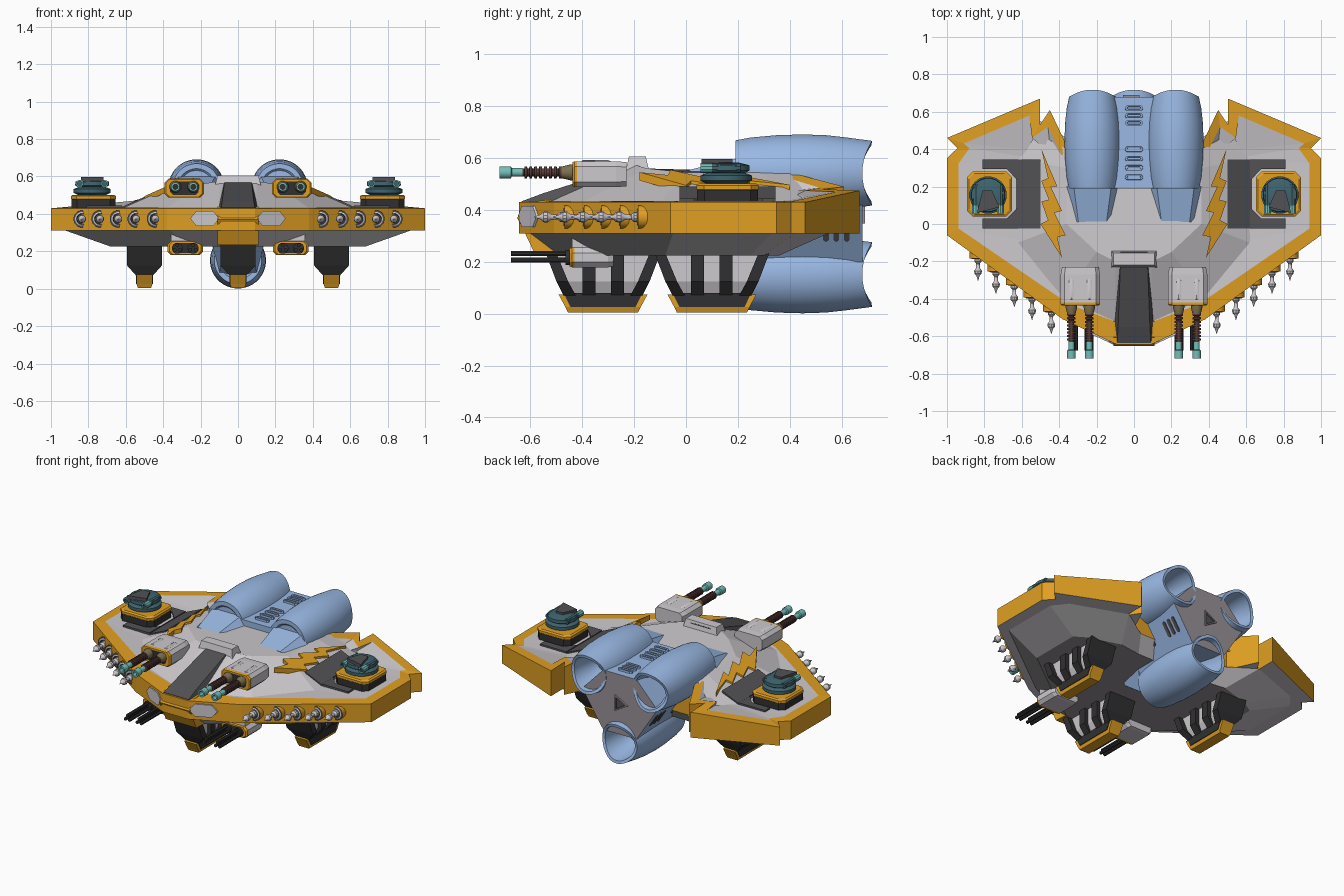
import bpy, bmesh, math

if "Cube" in bpy.data.objects:
    bpy.data.objects.remove(bpy.data.objects["Cube"])

def colour(name, r, g, b):
    m = bpy.data.materials.new(name)
    m.diffuse_color = (r, g, b, 1)
    m.use_nodes = True
    m.node_tree.nodes["Principled BSDF"].inputs["Base Color"].default_value = m.diffuse_color
    return m

LIGHT = colour("light grey", .61, .585, .61)
YELLOW = colour("amber", .75, .35, .016)
BLUE = colour("engine blue", .32, .48, .77)
TEAL = colour("muzzle teal", .17, .52, .49)
DTEAL = colour("turret teal", .05, .13, .16)
BLACK = colour("near black", .03, .03, .032)
GREY = colour("dark grey", .085, .085, .092)
BROWN = colour("barrel brown", .10, .045, .04)
OLIVE = colour("olive", .20, .165, .08)
MID = colour("mid grey", .32, .285, .31)

def loft(name, rings, mat, over=None, smooth=False):
    """Skin equal-length rings; 'over' recolours a segment number, 'a' (first cap) or 'b' (last cap)."""
    over = over or {}
    mats = [mat] + [m for m in dict.fromkeys(over.values()) if m is not mat]
    bm = bmesh.new()
    vs = [[bm.verts.new(p) for p in r] for r in rings]
    n = len(rings[0])
    def face(v, key):
        bm.faces.new(v).material_index = mats.index(over.get(key, mat))
    for k in range(len(vs) - 1):
        for i in range(n):
            j = (i + 1) % n
            face((vs[k][i], vs[k][j], vs[k + 1][j], vs[k + 1][i]), k)
    face(vs[0][::-1], 'a')
    face(vs[-1], 'b')
    bmesh.ops.recalc_face_normals(bm, faces=bm.faces)
    me = bpy.data.meshes.new(name)
    bm.to_mesh(me)
    bm.free()
    for m in mats:
        me.materials.append(m)
    if smooth:
        me.polygons.foreach_set("use_smooth", [True] * len(me.polygons))
        me.set_sharp_from_angle(angle=math.radians(35))
    ob = bpy.data.objects.new(name, me)
    bpy.context.collection.objects.link(ob)
    return ob

def lathe(name, prof, c, mat, n=16, axis='y', over=None):
    """Turn (radius, offset[, side warp]) points about an axis through c."""
    rings = []
    for r, t, *w in prof:
        ring = []
        for i in range(n):
            a = 2 * math.pi * (i + .5) / n
            u, v = r * math.cos(a), r * math.sin(a)
            t2 = t + (w[0] * math.cos(a) ** 2 if w else 0)
            ring.append((c[0] + u, c[1] + t2, c[2] + v) if axis == 'y' else (c[0] + u, c[1] + v, c[2] + t2))
        rings.append(ring)
    return loft(name, rings, mat, over, True)

def rect(x0, x1, y0, y1, z):
    return [(x0, y0, z), (x1, y0, z), (x1, y1, z), (x0, y1, z)]

def box(name, x0, x1, y0, y1, z0, z1, mat, taper=0):
    return loft(name, [rect(x0, x1, y0, y1, z0), rect(x0 + taper, x1 - taper, y0 + taper, y1 - taper, z1)], mat)

def octo(cu, cv, a, b, k):
    return [(cu + u, cv + v) for u, v in ((-a, -b + k), (-a + k, -b), (a - k, -b), (a, -b + k),
                                          (a, b - k), (a - k, b), (-a + k, b), (-a, b - k))]

def full(half, z=None):
    pts = [(p[0], p[1], p[2] if z is None else z) for p in half]
    return pts + [(-x, y, w) for x, y, w in reversed(pts)]

# Main hull: amber rim, grey deck, sunken centre hidden by the roof
rim = [(.09, -.645, .43), (.38, -.51, .43), (1, -.06, .43), (1, .35, .43), (.945, .405, .43), (1, .46, .43),
       (.503, .67, .475), (.503, .53, .48), (.45, .61, .49), (.36, .42, .54)]
deck = [(.08, -.53, .434), (.345, -.43, .434), (.937, -.025, .434), (.937, .325, .434), (.88, .405, .434),
        (.91, .43, .438), (.56, .58, .47), (.545, .46, .475), (.46, .52, .485), (.385, .37, .53)]
core = [(.06, -.47, .43), (.33, -.37, .43), (.59, -.09, .43), (.59, .335, .432), (.59, .36, .434), (.57, .4, .438),
        (.535, .46, .45), (.51, .43, .46), (.45, .42, .475), (.38, .35, .52)]
loft("hull", [full(rim, .31), full(rim), full(deck), full(core), full(core, .37)], YELLOW,
     {'b': LIGHT, 2: LIGHT, 3: LIGHT, 'a': LIGHT})
hump = [(.10, -.53, .43), (.38, -.4, .43), (.62, -.1, .43), (.62, .35, .43), (.53, .49, .43), (.3, .42, .43)]
roof = [(.10, -.2, .575), (.2, -.15, .56), (.36, 0, .545), (.36, .3, .545), (.36, .4, .545), (.3, .4, .545)]
loft("hull_roof", [full(hump), full(roof)], LIGHT)
belly = [(.11, -.6), (.36, -.47), (.92, -.05), (.92, .33), (.85, .42), (.5, .55), (.3, .42)]
keel = [(.09, -.5), (.28, -.38), (.68, -.08), (.68, .25), (.6, .3), (.4, .36), (.25, .34)]
loft("hull_belly", [full([(x, y, .31) for x, y in belly]), full([(x, y, .225) for x, y in keel])], LIGHT, {'b': MID})

# Nose block, panels and canopy
nose = [(-.652, .37), (-.605, .432), (-.52, .44), (-.5, .23), (-.585, .235), (-.635, .34)]
loft("nose", [[(s * w, y, z) for y, z in nose] for s, w in ((-1, .11), (-1, .095), (1, .095), (1, .11))], YELLOW)
loft("canopy", [[(-a, y, z0), (a, y, z0), (b, y, z), (-b, y, z)] for y, a, b, z0, z in
                ((-.15, .12, .07, .5, .592), (-.55, .11, .085, .41, .465), (-.635, .1, .09, .4, .433))], GREY)
box("canopy_cap", -.13, .13, -.24, -.135, .52, .606, LIGHT, .02)
box("nose_plate", -.07, .07, -.632, -.6, .4, .436, LIGHT, .01)

def slope(x, lift):
    return .43 + (.62 - x) / .26 * .115 + lift

bolt = [(.495, .40), (.41, .20), (.445, .20), (.385, .07), (.425, .06), (.365, -.06), (.41, -.07), (.385, -.18),
        (.50, 0), (.46, .02), (.495, .12), (.455, .13), (.495, .23), (.46, .245)]
pad = [(.62, -.025), (.81, -.025), (.81, .03), (.68, .03), (.6201, .09), (.6201, .23), (.68, .295), (.81, .295),
       (.81, .345), (.62, .345)]
hexa = [(-.085, 0), (-.05, -.04), (.05, -.04), (.085, 0), (.05, .04), (-.05, .04)]

for s, side in ((1, "right"), (-1, "left")):
    # Deck markings
    loft(side + "_bolt", [[(s * x, y, slope(x, d)) for x, y in bolt] for d in (-.02, .012)], YELLOW)
    loft(side + "_turret_pad", [[(s * x, y, z) for x, y in pad] for z in (.425, .444)], GREY)
    wedge = [(.5, -.025), (.63, -.025), (.63, .345), (.5, .345)]
    loft(side + "_slope_pad", [[(s * x, y, max(.425, slope(x, d))) for x, y in wedge] for d in (-.03, .008)], GREY)
    loft(side + "_nose_panel", [[(s * (.178 + u * .907), -.604 + u * .422 - d, .375 + v) for u, v in hexa]
                                for d in (-.01, .009)], LIGHT)
    # Wing turret: dark plinth with amber top
    base = [[(s * x, y, z) for x, y in octo(.773, .16, w, w, .03)]
            for z, w in ((.43, .118), (.478, .118), (.48, .12), (.495, .12), (.502, .11))]
    loft(side + "_turret_base", base, BLACK, {1: YELLOW, 2: YELLOW, 3: YELLOW, 'b': YELLOW})
    lathe(side + "_turret", [(.07, 0), (.1, .015), (.1, .035), (.075, .045), (.092, .055), (.09, .075), (.05, .085)],
          (s * .78, .155, .498), DTEAL, 20, 'z')
    hood = [(-.02, .18), (-.06, .09), (.06, .06), (.03, .18)]
    loft(side + "_turret_hood", [[(s * (.78 + x), y, z) for x, y in hood] for z in (.57, .596)], GREY)
    for d in (-.066, .066):
        lathe(side + "_turret_gun", [(.018, .06), (.02, -.05), (.02, -.095), (.012, -.095), (.012, -.08)],
              (s * .78 + d, .15, .562), DTEAL, 10, over={1: TEAL, 2: TEAL})
    # Upper twin cannon
    sec = lambda y, k, cx, cz, a, b, c=.02: [(x, y, z) for x, z in octo(cx, cz, a * k, b * k, c * k)]
    g = s * .287
    loft(side + "_cannon_housing", [sec(y, k, g, .538, .105, .05) for y, k in
         ((-.437, .72), (-.437, .93), (-.43, 1), (-.42, 1), (-.27, 1), (-.23, .93))], LIGHT,
         {'a': BLACK, 0: YELLOW, 1: YELLOW, 2: YELLOW})
    for d in (-.048, .048):
        lathe(side + "_cannon_collar", [(.03, -.42), (.032, -.445), (.022, -.485), (.015, -.49)], (g + d, 0, .545), OLIVE, 12)
        ribs = [(r, -.48 - .019 * i - e) for i in range(8) for r, e in ((.024, 0), (.024, .01), (.016, .011), (.016, .018))]
        lathe(side + "_cannon_barrel", ribs, (g + d, 0, .545), BROWN, 12)
        lathe(side + "_cannon_muzzle", [(.017, -.63), (.017, -.672), (.024, -.676), (.024, -.72), (.014, -.72), (.014, -.69)],
              (g + d, 0, .545), TEAL, 12, over={'b': BLACK})
        lathe(side + "_cannon_ridge", [(.01, -.41), (.02, -.4), (.02, -.3), (.01, -.28)], (g + d, 0, .572), LIGHT, 10)
    # Lower twin gun
    g = s * .282
    box(side + "_lower_gun_mount", g - .075, g + .075, -.44, -.28, .23, .33, LIGHT)
    loft(side + "_lower_gun_housing", [sec(y, k, g, .217, .095, .038) for y, k in
         ((-.45, .72), (-.45, .9), (-.44, 1), (-.43, 1), (-.3, 1), (-.28, .9))], LIGHT,
         {'a': BLACK, 0: YELLOW, 1: YELLOW, 2: YELLOW})
    for d in (-.042, .042):
        lathe(side + "_lower_gun_collar", [(.03, -.44), (.03, -.465), (.02, -.465)], (g + d, 0, .216), BLACK, 12)
        for k in range(3):
            a = math.radians(90 + 120 * k)
            lathe(side + "_lower_gun_barrel", [(.0105, -.44), (.0105, -.675)],
                  (g + d + .017 * math.cos(a), 0, .216 + .017 * math.sin(a)), BLACK, 8)
    # Row of spikes along the leading edge
    for x in (.834, .738, .64, .545, .442):
        c = (s * x, -.51 + (x - .38) * .726, .373)
        lathe(side + "_spike_socket", [(.046, .04), (.046, -.004), (.037, -.004), (.03, -.008), (.026, 0)], c, GREY, 16,
              over={0: YELLOW, 2: LIGHT})
        lathe(side + "_spike", [(.02, .0), (.02, -.02), (.01, -.03), (.011, -.055), (.022, -.07), (.02, -.085),
                                (.01, -.095), (.001, -.122)], c, LIGHT, 10)

# Landing legs
for name, cx, cy in (("front_leg", 0, -.32), ("right_leg", .5, .1), ("left_leg", -.5, .1)):
    for s in (-1, 1):
        loft(name + "_end_strut", [rect(cx - w, cx + w, cy + s * a, cy + s * b, z) for z, w, a, b in
             ((.27, .094, .195, .235), (.125, .094, .135, .18), (.07, .045, .105, .152))], BLACK)
        loft(name + "_post", [rect(cx - w, cx + w, cy + s * .055 - .025, cy + s * .055 + .025, z)
                              for z, w in ((.26, .085), (.125, .085), (.07, .044))], BLACK)
    loft(name + "_core", [rect(cx - w, cx + w, cy - l, cy + l, z)
                          for z, w, l in ((.26, .06, .19), (.125, .06, .14), (.07, .035, .11))], LIGHT)
    loft(name + "_foot", [rect(cx - w, cx + w, cy - l, cy + l, z)
                          for z, w, l in ((.004, .035, .135), (.025, .042, .145), (.075, .042, .172))], YELLOW)
    loft(name + "_foot_inset", [rect(cx - w, cx + w, cy - l, cy + l, z)
                                for z, w, l in ((.025, .046, .125), (.08, .046, .152))], BLACK)

# Three engines with hollow scalloped nozzles and front fairings
tube = [(.09, .2), (.1, .19), (.127, .19), (.138, .25), (.147, .35), (.15, .45), (.147, .54), (.138, .62),
        (.125, .718, -.038), (.107, .715, -.038), (.1, .62), (.07, .5), (.001, .5)]
for name, x, z, zs in (("right_engine", .222, .542, .6), ("left_engine", -.222, .542, .6), ("lower_engine", 0, .151, .08)):
    lathe(name, tube, (x, 0, z), BLUE, 40)
    zb = z if zs > z else .24
    loft(name + "_fairing", [[(x - a, y, zb), (x + a, y, zb), (x + b, y, t), (x - b, y, t)] for y, a, b, t in
         ((.01, .1, .075, zb + (.012 if zs > z else -.02)), (.2, .14, .1, zs))], BLUE)

# Frame joining the engines, with slots and a rear plate
hexf = [(-.12, .588), (.12, .588), (.27, .43), (.12, .2), (-.12, .2), (-.27, .43)]
loft("engine_frame", [[(x, y, z) for x, z in hexf] for y in (.19, .68)], BLUE, {'b': MID})
lathe("rear_vent", [(.06, .66), (.06, .69), (.045, .69), (.04, .683)], (0, 0, .40), MID, 3, over={2: GREY, 'b': GREY})
for y in (.25, .3, .35, .4, .54, .58, .62):
    loft("top_slot", [[(a, b, z) for a, b in octo(0, y, w, w - .035, .01)]
                      for z, w in ((.58, .05), (.6, .048), (.6, .042), (.592, .041))], BLUE)
    for s in (-1, 1):
        # slots on the lower flanks follow the frame's slanted side
        pill = octo(0, y, .05, .011, .008)
        loft("flank_slot", [[(s * (.2 + u * .546 + d * .84), b, .323 + u * .838 - d * .546) for u, b in pill]
                            for d in (-.01, .005)], GREY)
